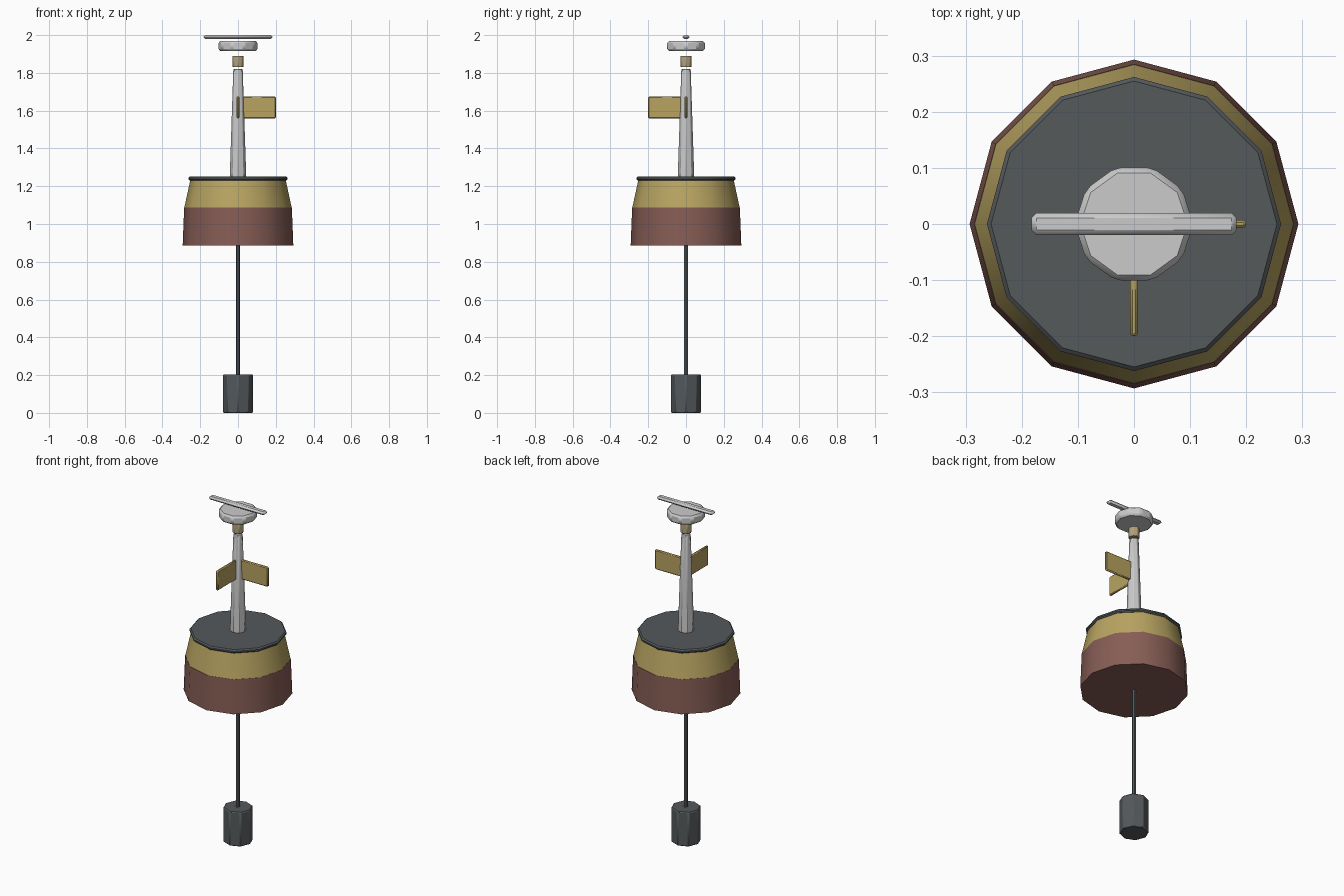
import bpy, math

if "Cube" in bpy.data.objects:
    bpy.data.objects.remove(bpy.data.objects["Cube"])

def material(name, rgb):
    m = bpy.data.materials.new(name)
    m.diffuse_color = (*rgb, 1)
    m.use_nodes = True
    m.node_tree.nodes["Principled BSDF"].inputs["Base Color"].default_value = m.diffuse_color
    return m

RED = material("red_paint", (0.24, 0.11, 0.09))
YELLOW = material("yellow_paint", (0.48, 0.37, 0.12))
TAN = material("tan_lens", (0.45, 0.36, 0.2))
DARK = material("dark_grey", (0.09, 0.1, 0.105))

def finish(ob, name, mat=None, bevel=0, smooth=30):
    ob.name = name
    if mat:
        ob.data.materials.append(mat)
    if bevel:
        b = ob.modifiers.new("bevel", 'BEVEL')
        b.width, b.segments = bevel, 1
    bpy.ops.object.shade_smooth_by_angle(angle=math.radians(smooth))
    return ob

# Tapered prism with its first corner on the +x axis
def prism(name, n, r0, r1, z0, z1, **kw):
    v, f = [], []
    for r, z in ((r0, z0), (r1, z1)):
        for i in range(n):
            a = 2 * math.pi * i / n
            v.append((r * math.cos(a), r * math.sin(a), z))
    for i in range(n):
        j = (i + 1) % n
        f.append((i, j, n + j, n + i))
    f += [tuple(reversed(range(n))), tuple(range(n, 2 * n))]
    me = bpy.data.meshes.new(name)
    me.from_pydata(v, [], f)
    ob = bpy.data.objects.new(name, me)
    bpy.context.collection.objects.link(ob)
    bpy.ops.object.select_all(action='DESELECT')
    ob.select_set(True)
    bpy.context.view_layer.objects.active = ob
    return finish(ob, name, **kw)

def box(name, loc, size, **kw):
    bpy.ops.mesh.primitive_cube_add(size=1, location=loc)
    ob = bpy.context.object
    ob.scale = size
    bpy.ops.object.transform_apply(location=False, rotation=False, scale=True)
    return finish(ob, name, **kw)

# Ballast and its rod
prism("ballast_weight", 8, 0.081, 0.081, 0.0, 0.203, mat=DARK, bevel=0.005)
prism("ballast_rod", 6, 0.011, 0.011, 0.19, 0.895, mat=DARK)

# Float hull and deck
prism("lower_hull", 12, 0.293, 0.285, 0.885, 1.088, mat=RED, smooth=35)
prism("upper_hull", 12, 0.284, 0.252, 1.088, 1.235, mat=YELLOW, smooth=35)
prism("deck", 12, 0.262, 0.262, 1.229, 1.251, mat=DARK, bevel=0.007, smooth=35)

# Mast, lens, sensor disc and top bar
prism("mast", 8, 0.045, 0.026, 1.245, 1.82, bevel=0.003)
prism("lens", 8, 0.031, 0.031, 1.83, 1.89, mat=TAN, bevel=0.003)
prism("sensor_disc", 10, 0.106, 0.106, 1.917, 1.968, bevel=0.01)
box("top_bar", (0, 0, 1.99), (0.366, 0.04, 0.02), bevel=0.0095)

# Two wind vanes at right angles
box("side_vane", (0.1, 0, 1.617), (0.2, 0.015, 0.117), mat=YELLOW, bevel=0.005)
box("front_vane", (0, -0.1, 1.617), (0.015, 0.2, 0.117), mat=YELLOW, bevel=0.005)
